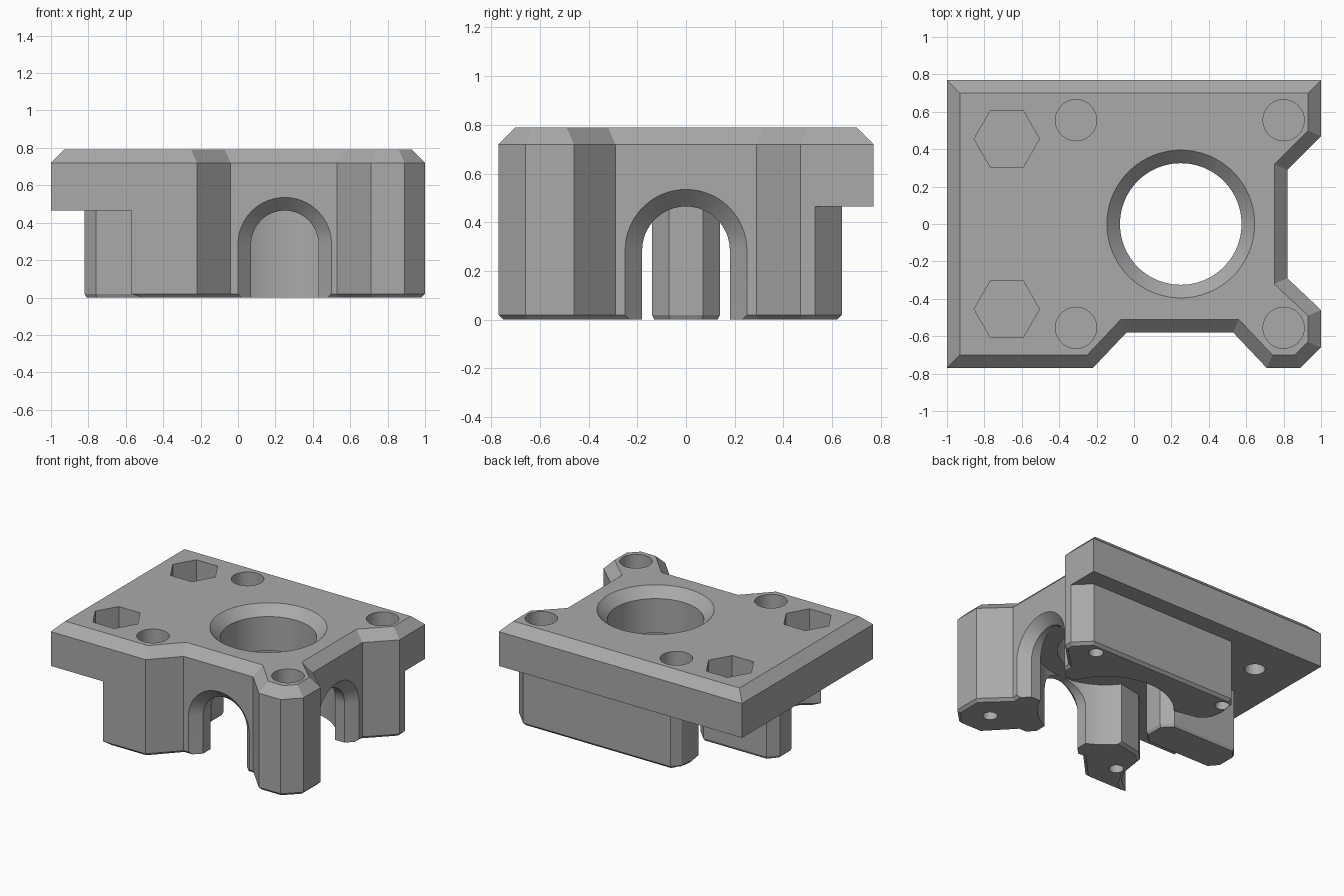
import bpy, bmesh, math
from mathutils import Matrix, Vector

cube = bpy.data.objects.get("Cube")
if cube:
    bpy.data.objects.remove(cube, do_unlink=True)

grey = bpy.data.materials.new("plain_grey")
grey.use_nodes = True
COLOUR = (0.4, 0.4, 0.4, 1)
grey.diffuse_color = COLOUR
grey.node_tree.nodes["Principled BSDF"].inputs["Base Color"].default_value = COLOUR

TOP, SPLIT, BEVEL, LIP = 0.79, 0.465, 0.07, 0.02
BORE_X = 0.25


def inset(points, d):
    """Move a counter-clockwise outline inwards by d with mitred corners."""
    out = []
    for i, p in enumerate(points):
        p = Vector(p)
        a = (p - Vector(points[i - 1])).normalized()
        b = (Vector(points[(i + 1) % len(points)]) - p).normalized()
        m, n = Vector((-a.y, a.x)), Vector((-b.y, b.x))
        out.append(tuple(p + (m + n) * d / (1 + m.dot(n))))
    return out


def loft(name, layers, matrix=Matrix()):
    """Solid through a stack of (outline, height) layers."""
    bm = bmesh.new()
    rings = [[bm.verts.new((x, y, z)) for x, y in pts] for pts, z in layers]
    n = len(rings[0])
    for low, high in zip(rings, rings[1:]):
        for i in range(n):
            j = (i + 1) % n
            bm.faces.new((low[i], low[j], high[j], high[i]))
    bm.faces.new(rings[0][::-1])
    bm.faces.new(rings[-1])
    bm.transform(matrix)
    bmesh.ops.recalc_face_normals(bm, faces=bm.faces)
    mesh = bpy.data.meshes.new(name)
    bm.to_mesh(mesh)
    bm.free()
    mesh.materials.append(grey)
    obj = bpy.data.objects.new(name, mesh)
    bpy.context.collection.objects.link(obj)
    return obj


def ring(x, y, r, n=48):
    return [(x + r * math.cos(math.tau * i / n), y + r * math.sin(math.tau * i / n))
            for i in range(n)]


def drill(x, y, r, z0, z1, n=48):
    return loft("cutter", [(ring(x, y, r, n), z0), (ring(x, y, r, n), z1)])


def arch(r, steps=32):
    """Doorway outline of half width r."""
    spring = 0.285
    curve = [(r * math.cos(math.pi * i / steps), spring + r * math.sin(math.pi * i / steps))
             for i in range(steps + 1)]
    return [(-r, -0.1), (r, -0.1)] + curve


def cut(target, cutters):
    for c in cutters:
        c.hide_render = True
        mod = target.modifiers.new("cut", "BOOLEAN")
        mod.operation, mod.solver, mod.object = "DIFFERENCE", "EXACT", c
        bpy.context.view_layer.objects.active = target
        bpy.ops.object.modifier_apply(modifier=mod.name)


# Shared notched front and right edges
notched = [(-0.22, -0.77), (-0.04, -0.58), (0.53, -0.58), (0.71, -0.77), (0.89, -0.77),
           (1, -0.66), (1, -0.46), (0.82, -0.29), (0.82, 0.29), (1, 0.47)]

# Top plate with bevelled upper rim
rim = [(-1, -0.77)] + notched + [(1, 0.77), (-1, 0.77)]
top_plate = loft("top_plate", [(rim, SPLIT), (rim, TOP - BEVEL), (inset(rim, BEVEL), TOP)])

# Lower block, scooped out on its left side
scoop = [(-0.385, 0.48), (-0.37, 0.38), (-0.3, 0.31), (-0.1, 0.27)]
foot = ([(-0.57, -0.77)] + notched + [(1, 0.53), (0.89, 0.64), (-0.32, 0.64), (-0.37, 0.58)]
        + scoop + [(x, -y) for x, y in scoop[::-1]] + [(-0.4, -0.58), (-0.46, -0.68)])
lower_block = loft("lower_block", [(inset(foot, LIP), 0), (foot, LIP), (foot, SPLIT)])

# Free-standing rib on the left, chamfered at both ends
half = [(-0.76, -0.14), (-0.24, -0.14), (-0.17, -0.07)]
rib = half + [(x, -y) for x, y in half[::-1]] + [(-0.82, 0.07), (-0.82, -0.07)]
centre_rib = loft("centre_rib", [(inset(rib, LIP / 2), 0), (rib, LIP), (rib, SPLIT)])

# Flared archways through the front and right walls
flare = [(arch(0.27), -0.02), (arch(0.18), BEVEL), (arch(0.18), 0.45)]
front_map = Matrix(((1, 0, 0, BORE_X), (0, 0, 1, -0.58), (0, 1, 0, 0), (0, 0, 0, 1)))
right_map = Matrix(((0, 0, -1, 0.82), (1, 0, 0, 0), (0, 1, 0, 0), (0, 0, 0, 1)))
arches = [loft("cutter", flare, front_map), loft("cutter", flare, right_map)]

# Main bore with countersink, and the wider cavity below it
bore = loft("cutter", [(ring(BORE_X, 0, r, 96), z) for r, z in
                       ((0.325, 0.3), (0.325, TOP - BEVEL), (0.405, TOP + 0.01))])
cavity = drill(BORE_X, 0, 0.46, -0.1, 0.6, 96)

# Screw counterbores, hexagonal nut pockets and the small holes beneath
pockets, pilots = [], []
for side in (-1, 1):
    for x in (-0.31, 0.8):
        pockets.append(drill(x, side * 0.555, 0.11, 0.5, 0.9))
        pilots.append(drill(x, side * 0.555, 0.05, -0.1, 0.48, 24))
    pockets.append(drill(-0.68, side * 0.455, 0.175, 0.58, 0.9, 6))
    pilots.append(drill(-0.68, side * 0.455, 0.07, 0.3, 0.56, 24))

cut(top_plate, [bore] + arches + pockets + pilots)
cut(lower_block, [cavity] + arches + pilots)

for c in {bore, cavity, *arches, *pockets, *pilots}:
    bpy.data.objects.remove(c, do_unlink=True)

for obj in (top_plate, lower_block, centre_rib):
    bpy.ops.object.select_all(action="DESELECT")
    obj.select_set(True)
    bpy.context.view_layer.objects.active = obj
    bpy.ops.object.shade_smooth_by_angle(angle=math.radians(25))
